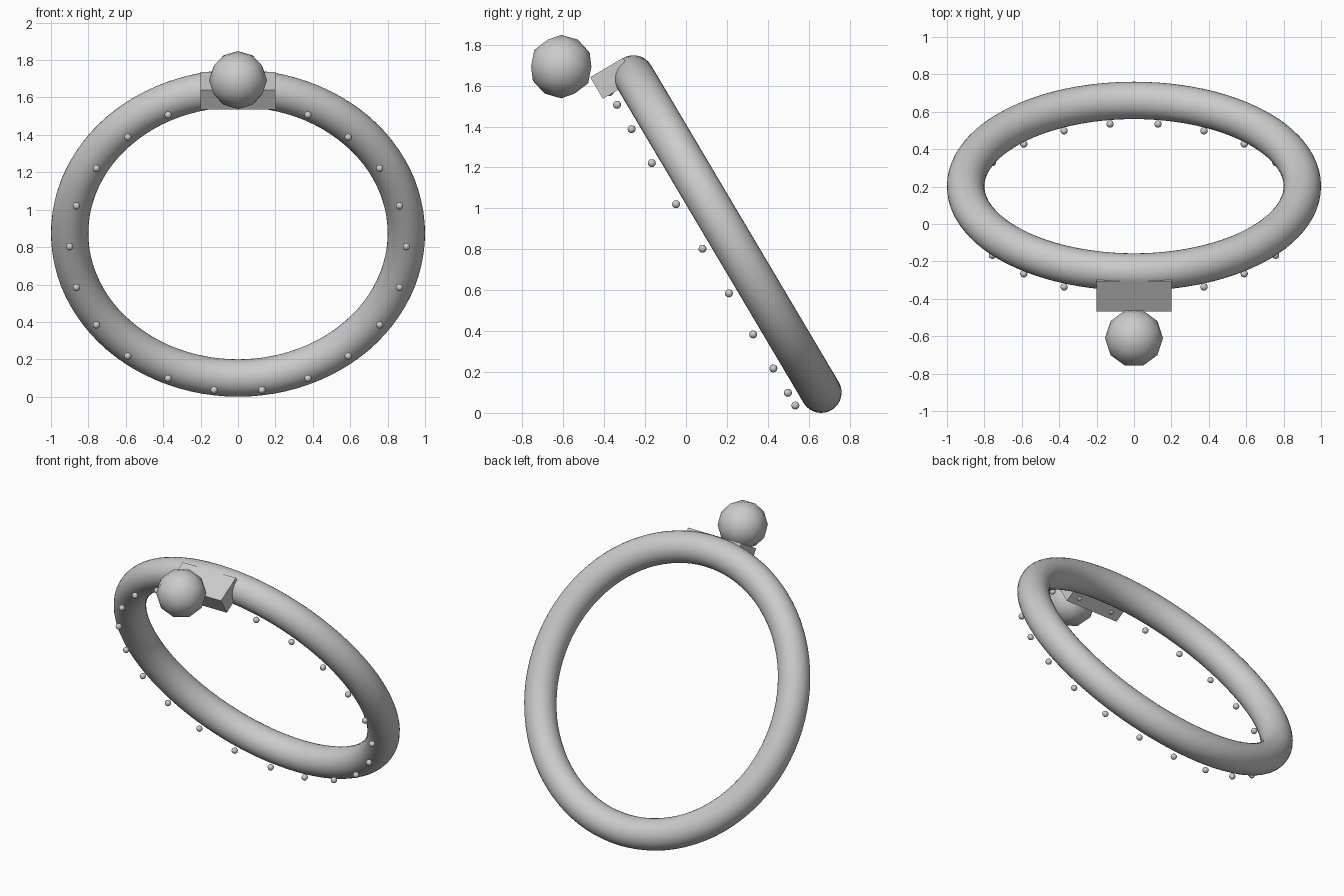
import bpy
from math import radians, sin, cos, pi
from mathutils import Matrix, Vector

if "Cube" in bpy.data.objects:
    bpy.data.objects.remove(bpy.data.objects["Cube"])

# Ring frame: local x = sideways, local y = up along the ring, local z = ring axis towards the front
TILT = radians(30.65)
R, TUBE = 0.9, 0.1
CENTRE = Vector((0, 0.202, TUBE + R * cos(TILT)))
FRAME = Matrix.Translation(CENTRE) @ Matrix.Rotation(pi / 2 + TILT, 4, 'X')


def finish(name, matrix, smooth=True):
    ob = bpy.context.object
    ob.name = ob.data.name = name
    ob.matrix_world = matrix
    if smooth:
        bpy.ops.object.shade_smooth()
    return ob


# Tilted ring
bpy.ops.mesh.primitive_torus_add(major_radius=R, minor_radius=TUBE,
                                 major_segments=96, minor_segments=32)
finish("ring", FRAME)

# Mounting block at the top of the ring
bpy.ops.mesh.primitive_cube_add(size=1)
finish("mount_block",
       FRAME @ Matrix.Translation((0, 0.94, 0.093)) @ Matrix.Diagonal((0.4, 0.122, 0.186, 1)),
       smooth=False)

# Large ball in front of the block
bpy.ops.mesh.primitive_ico_sphere_add(subdivisions=2, radius=0.155)
finish("ball", Matrix.Translation((0, -0.61, 1.693)) @ Matrix.Rotation(pi / 2, 4, 'Z'))

# Small beads floating in front of the ring
BEADS = 22
bead_mesh = None
for i in range(BEADS):
    a = 2 * pi * i / BEADS
    place = FRAME @ Matrix.Translation((R * cos(a), R * sin(a), 0.141))
    if bead_mesh is None:
        bpy.ops.mesh.primitive_ico_sphere_add(subdivisions=2, radius=0.02)
        bead_mesh = finish("bead_00", place).data
    else:
        ob = bpy.data.objects.new(f"bead_{i:02d}", bead_mesh)
        bpy.context.collection.objects.link(ob)
        ob.matrix_world = place
